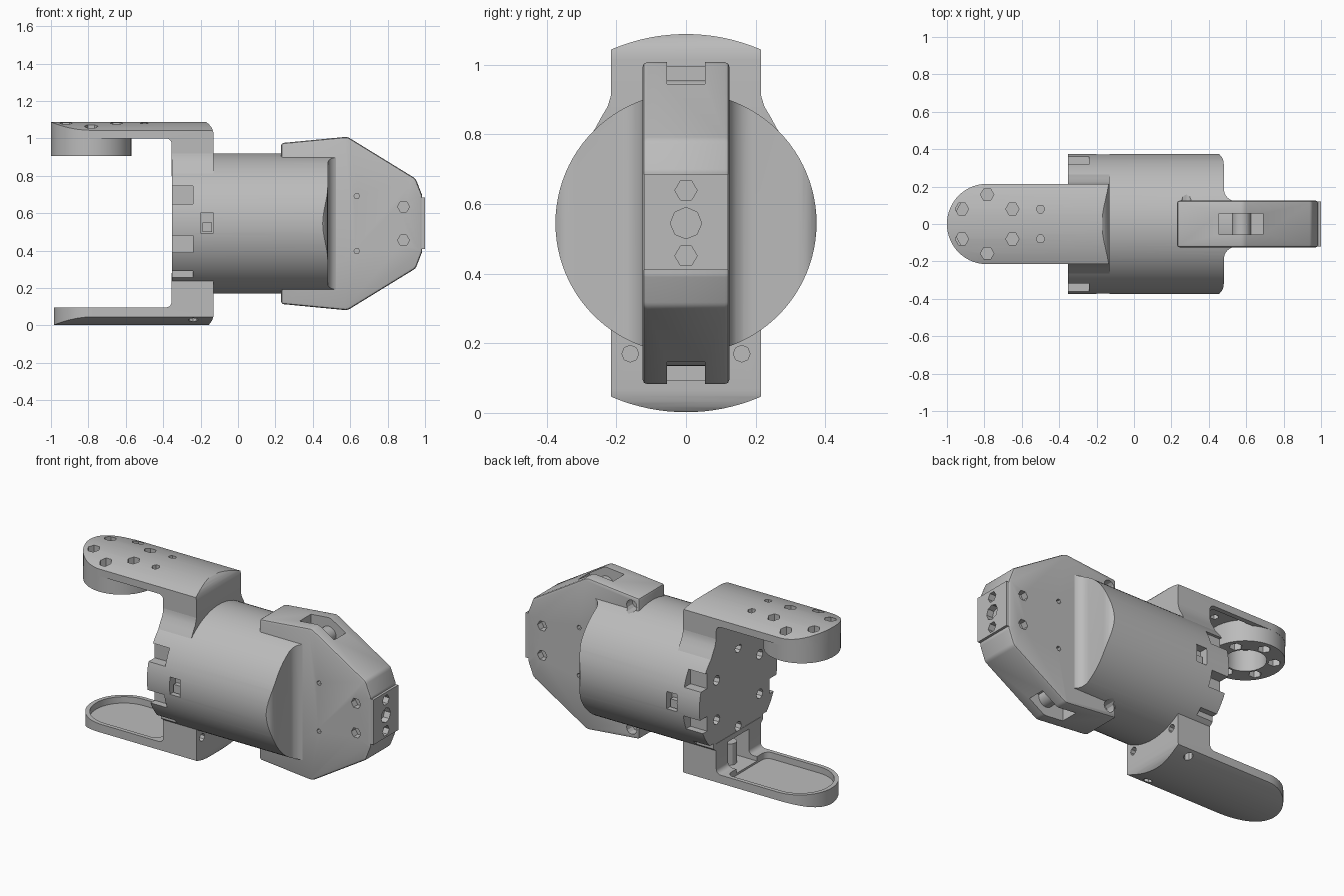
import bpy, bmesh, math
from mathutils import Vector

cube = bpy.data.objects.get("Cube")
if cube:
    bpy.data.objects.remove(cube, do_unlink=True)

mat = bpy.data.materials.new("plain_grey")
mat.use_nodes = True
GREY = (0.5, 0.5, 0.5, 1)
mat.diffuse_color = GREY
next(n for n in mat.node_tree.nodes if n.type == 'BSDF_PRINCIPLED').inputs["Base Color"].default_value = GREY

AXIS_Z = 0.545      # height of the main barrel axis


def rounded(pts, seg=8):
    """2D outline from (u, v) or (u, v, corner radius) points."""
    out = []
    for i, q in enumerate(pts):
        p = Vector(q[:2])
        if len(q) == 2:
            out.append(p)
            continue
        r = q[2]
        u = (Vector(pts[i - 1][:2]) - p).normalized()
        v = (Vector(pts[(i + 1) % len(pts)][:2]) - p).normalized()
        half = u.angle(v) / 2
        t = r / math.tan(half)
        c = p + (u + v).normalized() * r / math.sin(half)
        s, e, phi = p + u * t - c, p + v * t - c, math.pi - 2 * half
        for k in range(seg + 1):
            a = phi * k / seg
            out.append(c + (s * math.sin(phi - a) + e * math.sin(a)) / math.sin(phi))
    return out


def prism(name, axis, pts, lo, hi):
    """Outline extruded along an axis from lo to hi."""
    place = {'x': lambda p, d: (d, p[0], p[1]),
             'y': lambda p, d: (p[0], d, p[1]),
             'z': lambda p, d: (p[0], p[1], d)}[axis]
    bm = bmesh.new()
    rings = [[bm.verts.new(place(p, d)) for p in pts] for d in (lo, hi)]
    bm.faces.new(rings[0])
    bm.faces.new(rings[1])
    n = len(pts)
    for i in range(n):
        j = (i + 1) % n
        bm.faces.new((rings[0][i], rings[0][j], rings[1][j], rings[1][i]))
    bmesh.ops.recalc_face_normals(bm, faces=bm.faces)
    me = bpy.data.meshes.new(name)
    bm.to_mesh(me)
    bm.free()
    me.materials.append(mat)
    ob = bpy.data.objects.new(name, me)
    bpy.context.collection.objects.link(ob)
    return ob


def cyl(name, axis, centre, r, lo, hi, n=64):
    pts = [(centre[0] + r * math.cos(math.tau * i / n),
            centre[1] + r * math.sin(math.tau * i / n)) for i in range(n)]
    return prism(name, axis, pts, lo, hi)


def box(name, x, y, z):
    return prism(name, 'z', [(x[0], y[0]), (x[1], y[0]), (x[1], y[1]), (x[0], y[1])], *z)


def apply_mod(ob, mod):
    bpy.context.view_layer.objects.active = ob
    bpy.ops.object.modifier_apply(modifier=mod.name)


def boolean(ob, tool, op='DIFFERENCE'):
    mod = ob.modifiers.new("bool", 'BOOLEAN')
    mod.operation, mod.solver, mod.object = op, 'EXACT', tool
    apply_mod(ob, mod)
    bpy.data.objects.remove(tool, do_unlink=True)


def hole(ob, axis, centre, r, lo, hi, n=6):
    boolean(ob, cyl("cutter", axis, centre, r, lo, hi, n))


def cut_box(ob, x, y, z):
    boolean(ob, box("cutter", x, y, z))


def mirrored(pts):
    """Close a half outline by mirroring its second coordinate."""
    return pts + [(p[0], -p[1]) + tuple(p[2:]) for p in reversed(pts)]


# Barrel: a cylinder whose end narrows into the flat housing
plan = mirrored([(-0.353, 0.39), (0.48, 0.39, 0.07), (0.48, 0.12, 0.07), (0.58, 0.12)])
barrel = prism("barrel", 'z', rounded(plan), 0, 1.1)
boolean(barrel, cyl("core", 'x', (0, AXIS_Z), 0.375, -0.6, 0.56, 96), 'INTERSECT')
for s in (-1, 1):
    side = sorted((s * 0.3, s * 0.5))
    for z in ((0.65, 0.745), (0.39, 0.48)):             # rim notches
        cut_box(barrel, (-0.5, -0.24), side, z)
    cut_box(barrel, (-0.5, -0.24), sorted((s * 0.24, s * 0.5)), (0.24, 0.29))
    cut_box(barrel, (-0.2, -0.13), sorted((s * 0.32, s * 0.5)), (0.495, 0.6))
    box("window_block", (-0.19, -0.14), sorted((s * 0.31, s * 0.35)), (0.5, 0.55))
for i in range(6):                                      # end face holes
    a = math.radians(30 + 60 * i)
    hole(barrel, 'x', (0.24 * math.cos(a), AXIS_Z + 0.24 * math.sin(a)), 0.03, -0.5, -0.29, 8)

# Flat angular housing
top = [(0.23, 0.43), (0.585, 0.464, 0.05), (0.95, 0.24, 0.04), (0.985, 0.15, 0.03)]
outline = [(p[0], p[1] + AXIS_Z) + tuple(p[2:]) for p in mirrored(top)]
housing = prism("housing", 'y', rounded(outline, 4), -0.125, 0.125)
bev = housing.modifiers.new("bevel", 'BEVEL')
bev.width, bev.segments, bev.angle_limit = 0.014, 2, math.radians(60)
apply_mod(housing, bev)
end_plate = box("end_plate", (0.94, 1.0), (-0.12, 0.12), (0.41, 0.685))
hole(end_plate, 'x', (0, AXIS_Z), 0.045, 0.96, 1.1, 8)
hole(housing, 'x', (0, AXIS_Z), 0.045, 0.93, 1.1, 8)
for s in (-1, 1):
    for ob in (end_plate, housing):
        hole(ob, 'x', (0, AXIS_Z + s * 0.094), 0.032, 0.93, 1.1)
    # Slots in the top and bottom edges, each with a roller
    cut_box(housing, (0.455, 0.69), (-0.055, 0.055),
            sorted((AXIS_Z + s * 0.35, AXIS_Z + s * 0.6)))
    cyl("slot_roller", 'y', (0.575, AXIS_Z + s * 0.36), 0.05, -0.055, 0.055, 24)
    for f in (-1, 1):                                   # side face holes
        depth = sorted((f * 0.085, f * 0.2))
        hole(housing, 'y', (0.885, AXIS_Z + s * 0.09), 0.032, *depth)
        hole(housing, 'y', (0.635, AXIS_Z + s * 0.147), 0.015, *depth)
    for ob in (housing, barrel):                        # rear screw pockets
        hole(ob, 'y', (0.28, AXIS_Z + s * 0.375), 0.035, 0.07, 0.4, 12)


def arm(name, tip, inner, outer, foot):
    """Bracket arm: L profile, rounded tip, crowned outer face."""
    r_in, sgn = 0.03, 1 if outer > inner else -1
    ob = prism(name, 'y', rounded([
        (tip, outer), (-0.13, outer, 0.085), (-0.13, foot),
        (-0.355, foot), (-0.355, inner, r_in), (tip, inner)]), -0.3, 0.3)
    shape = rounded([(tip, -0.215, 0.214), (-0.1, -0.215),
                     (-0.1, 0.215), (tip, 0.215, 0.214)], 14)
    boolean(ob, prism("plan", 'z', shape, -0.5, 1.6), 'INTERSECT')
    boolean(ob, cyl("crown", 'x', (0, AXIS_Z), 0.543, -1.2, 0.2, 128), 'INTERSECT')
    return ob


# Upper arm with hollow underside, mounting ring and flared root
upper_arm = arm("upper_arm", -1.0, 1.0, 1.1, 0.80)
cut_box(upper_arm, (-0.785, -0.40), (-0.185, 0.185), (0.9, 1.035))
RING = (-0.785, 0)
boolean(upper_arm, cyl("ring", 'z', RING, 0.2145, 0.905, 1.04), 'UNION')
hole(upper_arm, 'z', RING, 0.115, 0.8, 1.035, 40)
for s in (-1, 1):
    for x, y in ((-0.92, 0.08), (-0.785, 0.157), (-0.65, 0.08)):
        hole(upper_arm, 'z', (x, s * y), 0.036, 0.8, 1.2)
    hole(upper_arm, 'z', (-0.5, s * 0.08), 0.023, 0.9, 1.2)
flare = [(0.213, 0.94), (0.216, 0.91), (0.225, 0.88), (0.243, 0.85), (0.27, 0.80)]
prism("upper_arm_flare", 'x', flare + [(-y, z) for y, z in reversed(flare)], -0.354, -0.131)

# Lower arm: shallow tray with a hollow root
lower_arm = arm("lower_arm", -0.985, 0.097, -0.02, 0.28)
tray = rounded([(-0.96, -0.19, 0.189), (-0.41, -0.19, 0.04),
                (-0.41, 0.19, 0.04), (-0.96, 0.19, 0.189)], 12)
boolean(lower_arm, prism("cutter", 'z', tray, 0.058, 0.2))
for ob in (lower_arm, barrel):
    cut_box(ob, (-0.45, -0.22), (-0.1, 0.1), (0.07, 0.25))
for s in (-1, 1):
    hole(lower_arm, 'z', (-0.24, s * 0.17), 0.027, -0.1, 0.08, 8)
    hole(lower_arm, 'x', (s * 0.16, 0.17), 0.024, -0.18, 0, 8)
cyl("root_screw", 'z', (-0.29, 0), 0.045, 0.06, 0.2, 12)

# Smooth shading with sharp edges kept
bpy.ops.object.select_all(action='DESELECT')
for ob in bpy.context.collection.objects:
    if ob.type == 'MESH' and mat.name in ob.data.materials:
        ob.select_set(True)
        bpy.context.view_layer.objects.active = ob
bpy.ops.object.shade_smooth_by_angle(angle=math.radians(25))
